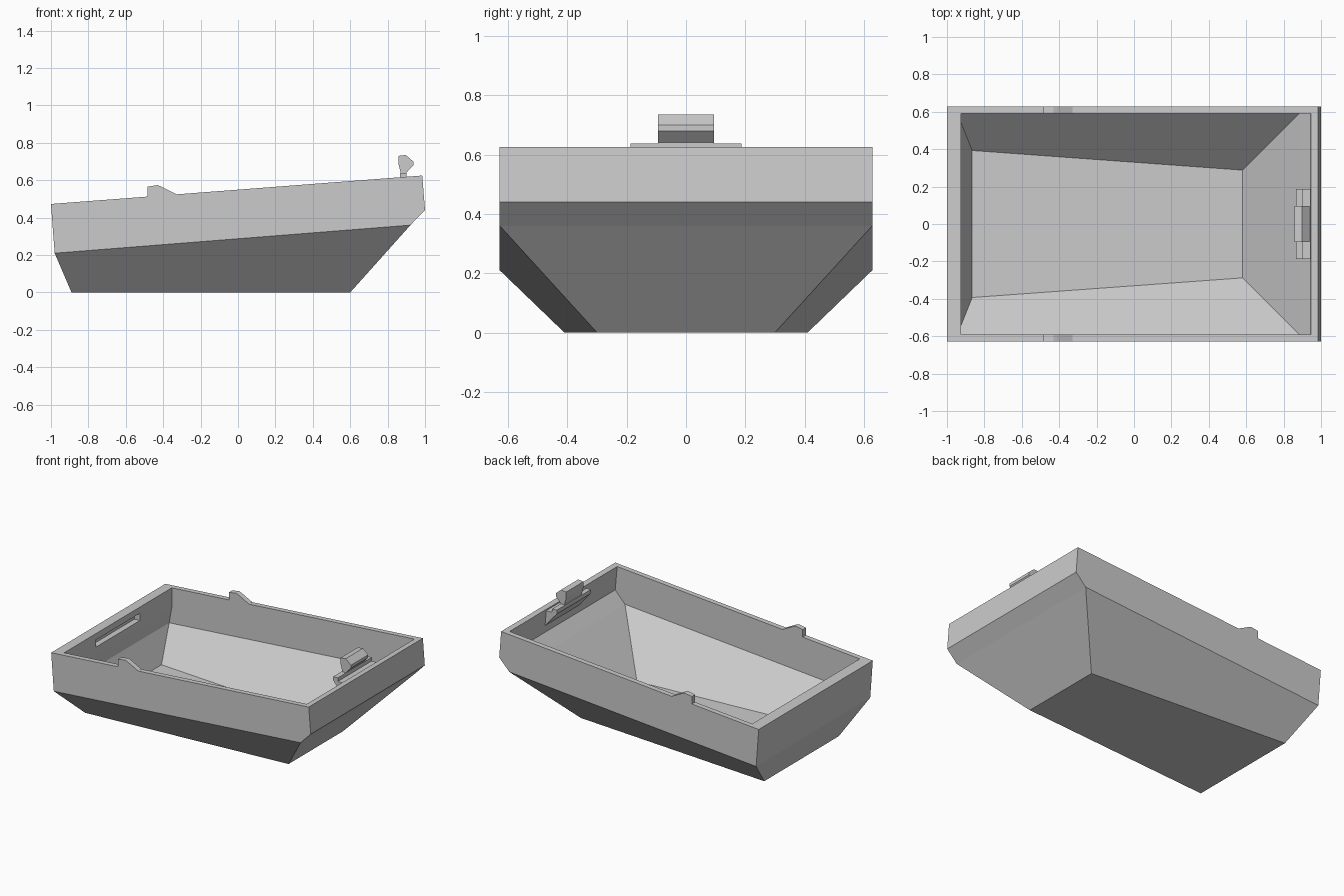
import bpy, bmesh

cube = bpy.data.objects.get("Cube")
if cube:
    bpy.data.objects.remove(cube, do_unlink=True)

grey = bpy.data.materials.new("light_grey")
grey.use_nodes = True
colour = (0.6, 0.6, 0.6, 1)
grey.diffuse_color = colour
grey.node_tree.nodes["Principled BSDF"].inputs["Base Color"].default_value = colour


def finish(name, bm):
    bmesh.ops.recalc_face_normals(bm, faces=bm.faces)
    mesh = bpy.data.meshes.new(name)
    bm.to_mesh(mesh)
    bm.free()
    obj = bpy.data.objects.new(name, mesh)
    bpy.context.collection.objects.link(obj)
    mesh.materials.append(grey)
    return obj


def prism(name, profile, y0, y1):
    """Extrude an (x, z) profile along y."""
    bm = bmesh.new()
    face = bm.faces.new([bm.verts.new((x, y0, z)) for x, z in profile])
    moved = bmesh.ops.extrude_face_region(bm, geom=[face])["geom"]
    verts = [v for v in moved if isinstance(v, bmesh.types.BMVert)]
    bmesh.ops.translate(bm, verts=verts, vec=(0, y1 - y0, 0))
    return finish(name, bm)


def top(x):
    """Height of the sloping rim."""
    return 0.473 + (x + 1) * 0.0766


# Half outlines (x, half width, z) from rear rim, under the floor, to front rim
OUTER = [(-1, .628, top(-1)), (-.99, .628, .34), (-.98, .628, .21), (-.89, .41, 0),
         (.6, .3, 0), (.922, .628, .36), (1, .628, .44), (.985, .628, top(.985))]
INNER = [(-.925, .592, top(-.925)), (-.925, .592, .34), (-.945, .592, .23), (-.865, .393, .035),
         (.58, .288, .035), (.885, .592, .375), (.96, .592, .455), (.945, .592, top(.945))]

# Hull: outer and inner shells joined by the rim
bm = bmesh.new()
shells = []
for outline in (OUTER, INNER):
    left, right = [[bm.verts.new((x, s * y, z)) for x, y, z in outline] for s in (1, -1)]
    for i in range(len(outline) - 1):
        bm.faces.new((left[i], left[i + 1], right[i + 1], right[i]))
    for side in (left, right):
        bm.faces.new([side[i] for i in (0, 1, 2, 5, 6, 7)])
        bm.faces.new(side[2:6])
    shells.append((left, right))
(ol, orr), (il, ir) = shells
outer_rim = [ol[0], orr[0], orr[-1], ol[-1]]
inner_rim = [il[0], ir[0], ir[-1], il[-1]]
for i in range(4):
    j = (i + 1) % 4
    bm.faces.new((outer_rim[i], outer_rim[j], inner_rim[j], inner_rim[i]))
hull = finish("hull", bm)

# Catch slot in the rear inner wall
cutter = prism("slot_cutter", [(-.965, .385), (-.9, .385), (-.9, .435), (-.965, .435)], -.24, .24)
cutter.hide_render = True
slot = hull.modifiers.new("slot", "BOOLEAN")
slot.operation = "DIFFERENCE"
slot.solver = "EXACT"
slot.object = cutter
bpy.context.view_layer.objects.active = hull
bpy.ops.object.modifier_apply(modifier=slot.name)
bpy.data.objects.remove(cutter, do_unlink=True)

# Tabs on both side rims
for name, s in (("left_tab", 1), ("right_tab", -1)):
    prism(name, [(-.485, .49), (-.485, .565), (-.43, .574), (-.41, .566), (-.33, .525), (-.33, .49)],
          s * .592, s * .628)

# Latch bracket on the front inner wall, with its hook
prism("latch_bracket", [(.955, .612), (.9, .612), (.9, .637), (.865, .637), (.865, .61), (.96, .5)],
      -.187, .187)
prism("latch_hook", [(.87, .62), (.9, .62), (.9, .64), (.937, .68), (.937, .7), (.897, .735),
                     (.857, .73), (.857, .69), (.87, .64)], -.095, .095)
